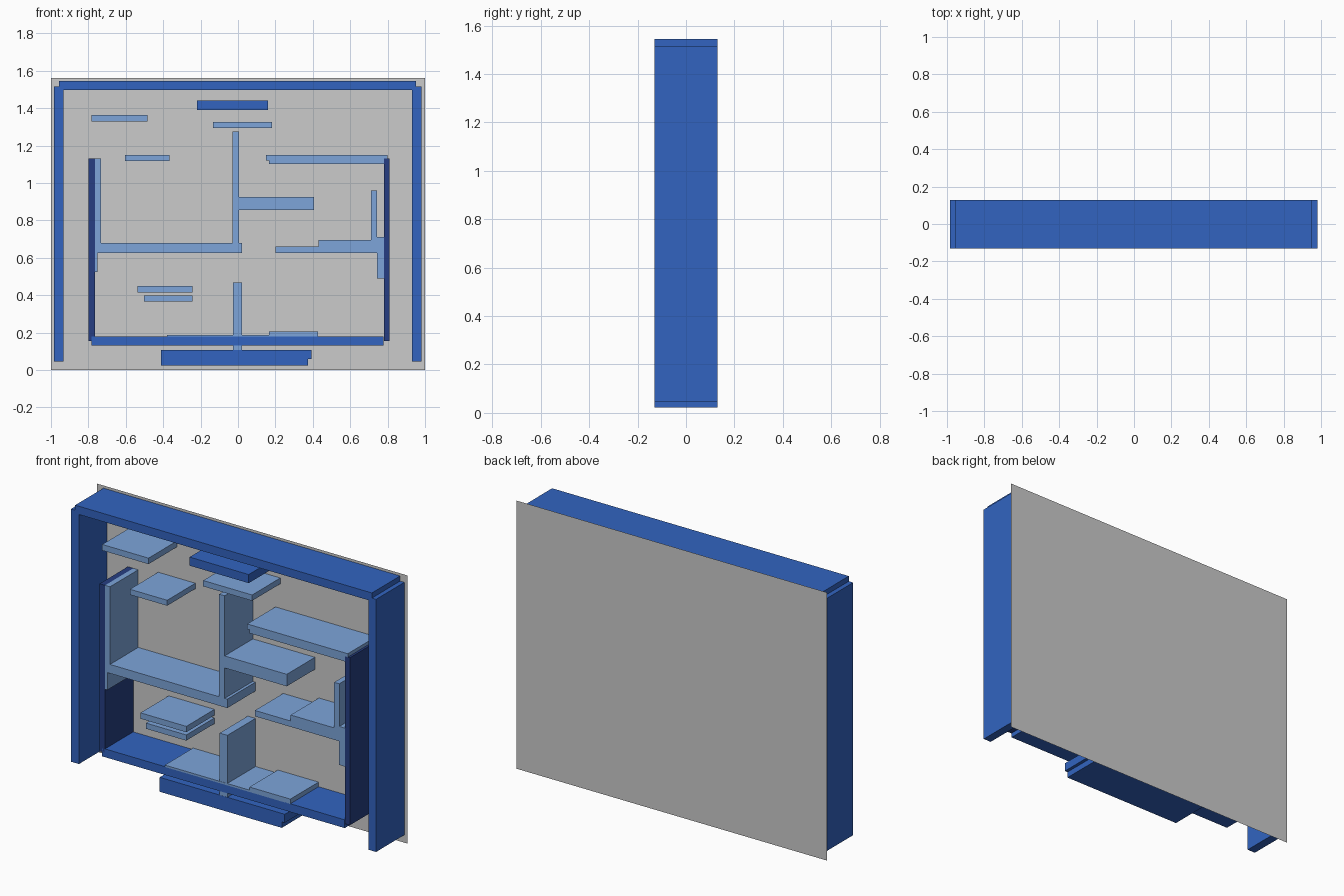
import bpy
import bmesh

Y0, Y1 = -0.13, 0.13


def material(name, rgb):
    m = bpy.data.materials.new(name)
    m.diffuse_color = (*rgb, 1)
    return m


BLUE = material("frame_blue", (0.032, 0.127, 0.527))
NAVY = material("inner_navy", (0.019, 0.048, 0.223))
LIGHT = material("shelf_light_blue", (0.205, 0.376, 0.70))


def board(name, x0, x1, z0, z1, mat, front=Y0):
    """Full-depth board given by its front outline."""
    bm = bmesh.new()
    bmesh.ops.create_cube(bm, size=1)
    back = Y1 - 0.0005
    for v in bm.verts:
        v.co.x = x1 if v.co.x > 0 else x0
        v.co.y = back if v.co.y > 0 else front
        v.co.z = z1 if v.co.z > 0 else z0
    me = bpy.data.meshes.new(name)
    bm.to_mesh(me)
    bm.free()
    me.materials.append(mat)
    ob = bpy.data.objects.new(name, me)
    bpy.context.collection.objects.link(ob)
    return ob


# Thin back sheet
me = bpy.data.meshes.new("back_panel")
me.from_pydata([(-1, Y1, 0), (1, Y1, 0), (1, Y1, 1.56), (-1, Y1, 1.56)], [], [(0, 1, 2, 3)])
bpy.context.collection.objects.link(bpy.data.objects.new("back_panel", me))

# Outer frame
board("frame_top", -0.957, 0.953, 1.497, 1.545, BLUE)
board("frame_left", -0.985, -0.933, 0.045, 1.515, BLUE)
board("frame_right", 0.93, 0.98, 0.045, 1.515, BLUE)
board("upper_ledge", -0.22, 0.16, 1.39, 1.44, BLUE)
board("inner_floor", -0.783, 0.778, 0.13, 0.178, BLUE)
board("base_upper", -0.413, 0.392, 0.058, 0.107, BLUE)
board("base_lower", -0.413, 0.373, 0.023, 0.06, BLUE)

# Inner side walls
board("inner_wall_left", -0.80, -0.765, 0.155, 1.13, NAVY)
board("inner_wall_right", 0.78, 0.811, 0.155, 1.13, NAVY)

# Horizontal shelves: x0, x1, z0, z1
shelves = [
    (-0.783, -0.485, 1.328, 1.363),
    (-0.133, 0.182, 1.293, 1.327),
    (-0.605, -0.365, 1.118, 1.15),
    (0.15, 0.40, 1.12, 1.15),
    (0.166, 0.798, 1.10, 1.15),
    (0.0, 0.405, 0.855, 0.925),
    (-0.765, 0.022, 0.626, 0.678),
    (0.20, 0.43, 0.626, 0.66),
    (0.43, 0.78, 0.626, 0.695),
    (-0.537, -0.242, 0.415, 0.449),
    (-0.502, -0.242, 0.366, 0.399),
    (-0.38, 0.30, 0.176, 0.187),
    (0.165, 0.428, 0.176, 0.205),
]
for i, s in enumerate(shelves, 1):
    board(f"shelf_{i:02d}", *s, LIGHT)

# Upright dividers
dividers = [
    (-0.765, -0.733, 0.63, 1.13),
    (-0.765, -0.75, 0.525, 0.63),
    (-0.03, 0.005, 0.67, 1.275),
    (0.71, 0.743, 0.69, 0.96),
    (0.742, 0.78, 0.488, 0.712),
]
for i, d in enumerate(dividers, 1):
    board(f"divider_{i:02d}", *d, LIGHT)
board("divider_lower", -0.028, 0.022, 0.105, 0.467, LIGHT, Y0 + 0.001)
